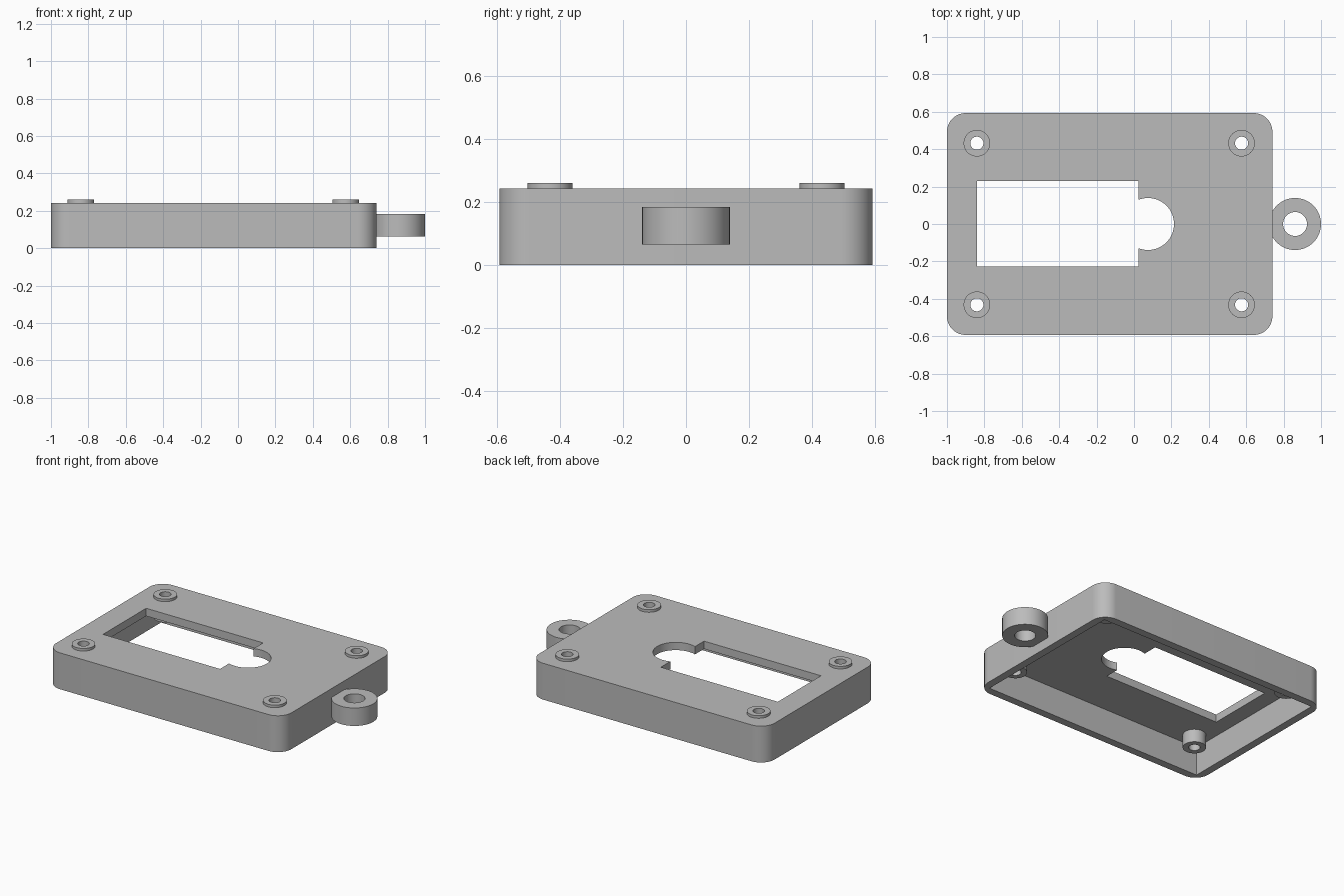
import bpy, bmesh, math

default = bpy.data.objects.get("Cube")
if default:
    bpy.data.objects.remove(default, do_unlink=True)

# Single plain plastic colour
grey = bpy.data.materials.new("plain_grey")
grey.use_nodes = True
colour = (0.5, 0.5, 0.5, 1)
grey.diffuse_color = colour
grey.node_tree.nodes["Principled BSDF"].inputs["Base Color"].default_value = colour

BACK, FRONT = 0.593, -0.593
LEFT_END, RIGHT_END = 0.74, -1.0
TOP, WALL, CORNER = 0.243, 0.052, 0.1


def circle(x, y, r, n=64):
    return [(x + r * math.cos(math.tau * i / n), y + r * math.sin(math.tau * i / n))
            for i in range(n)]


def rectangle(x0, x1, y0, y1):
    return [(x0, y0), (x1, y0), (x1, y1), (x0, y1)]


def rounded_rectangle(x0, x1, y0, y1, r, steps=16):
    centres = [(x1 - r, y1 - r), (x0 + r, y1 - r), (x0 + r, y0 + r), (x1 - r, y0 + r)]
    pts = []
    for quarter, (cx, cy) in enumerate(centres):
        for i in range(steps + 1):
            a = (quarter + i / steps) * math.pi / 2
            pts.append((cx + r * math.cos(a), cy + r * math.sin(a)))
    return pts


def finish(name, bm):
    bmesh.ops.recalc_face_normals(bm, faces=bm.faces)
    mesh = bpy.data.meshes.new(name)
    bm.to_mesh(mesh)
    bm.free()
    mesh.materials.append(grey)
    obj = bpy.data.objects.new(name, mesh)
    bpy.context.collection.objects.link(obj)
    return obj


def prism(name, outline, z0, z1):
    bm = bmesh.new()
    base = bm.faces.new([bm.verts.new((x, y, z0)) for x, y in outline])
    top = bmesh.ops.extrude_face_region(bm, geom=[base])["geom"]
    verts = [v for v in top if isinstance(v, bmesh.types.BMVert)]
    bmesh.ops.translate(bm, vec=(0, 0, z1 - z0), verts=verts)
    return finish(name, bm)


def tube(name, x, y, outer, inner, z0, z1):
    bm = bmesh.new()
    rings = [[bm.verts.new((px, py, z)) for px, py in circle(x, y, r)]
             for r, z in ((outer, z0), (outer, z1), (inner, z1), (inner, z0))]
    for k, ring in enumerate(rings):
        after = rings[(k + 1) % 4]
        for i in range(len(ring)):
            j = (i + 1) % len(ring)
            bm.faces.new((ring[i], ring[j], after[j], after[i]))
    return finish(name, bm)


def cut(target, cutter):
    cutter.hide_render = True
    mod = target.modifiers.new("cut", "BOOLEAN")
    mod.operation = "DIFFERENCE"
    mod.solver = "EXACT"
    mod.object = cutter
    graph = bpy.context.evaluated_depsgraph_get()
    mesh = bpy.data.meshes.new_from_object(target.evaluated_get(graph))
    target.modifiers.clear()
    target.data = mesh
    bpy.data.objects.remove(cutter, do_unlink=True)


# Cover shell: rounded outside, square cavity open at the bottom
shell = prism("cover_shell", rounded_rectangle(RIGHT_END, LEFT_END, FRONT, BACK, CORNER), 0, TOP)
cut(shell, prism("cavity", rectangle(RIGHT_END + WALL, LEFT_END - WALL,
                                     FRONT + WALL, BACK - WALL), -0.1, TOP - WALL))

# Window and round opening through the top plate
cut(shell, prism("window", rectangle(-0.84, 0.025, -0.226, 0.23), 0.1, 0.4))
cut(shell, prism("round_opening", circle(0.075, 0, 0.139), 0.1, 0.4))

# Screw bosses through the plate, one near each corner
parts = [shell]
for side, x in (("left", 0.575), ("right", -0.84)):
    for end, y in (("front", -0.432), ("back", 0.432)):
        cut(shell, prism("boss_hole", circle(x, y, 0.05), 0.1, 0.4))
        parts.append(tube(f"{end}_{side}_boss", x, y, 0.071, 0.035, 0.104, 0.26))

# Hanging ring on the left end
parts.append(tube("hanging_ring", 0.861, 0, 0.139, 0.064, 0.064, 0.184))

# Smooth round walls, keep edges crisp
bpy.ops.object.select_all(action="DESELECT")
for part in parts:
    part.select_set(True)
bpy.context.view_layer.objects.active = shell
bpy.ops.object.shade_smooth_by_angle(angle=math.radians(30))
